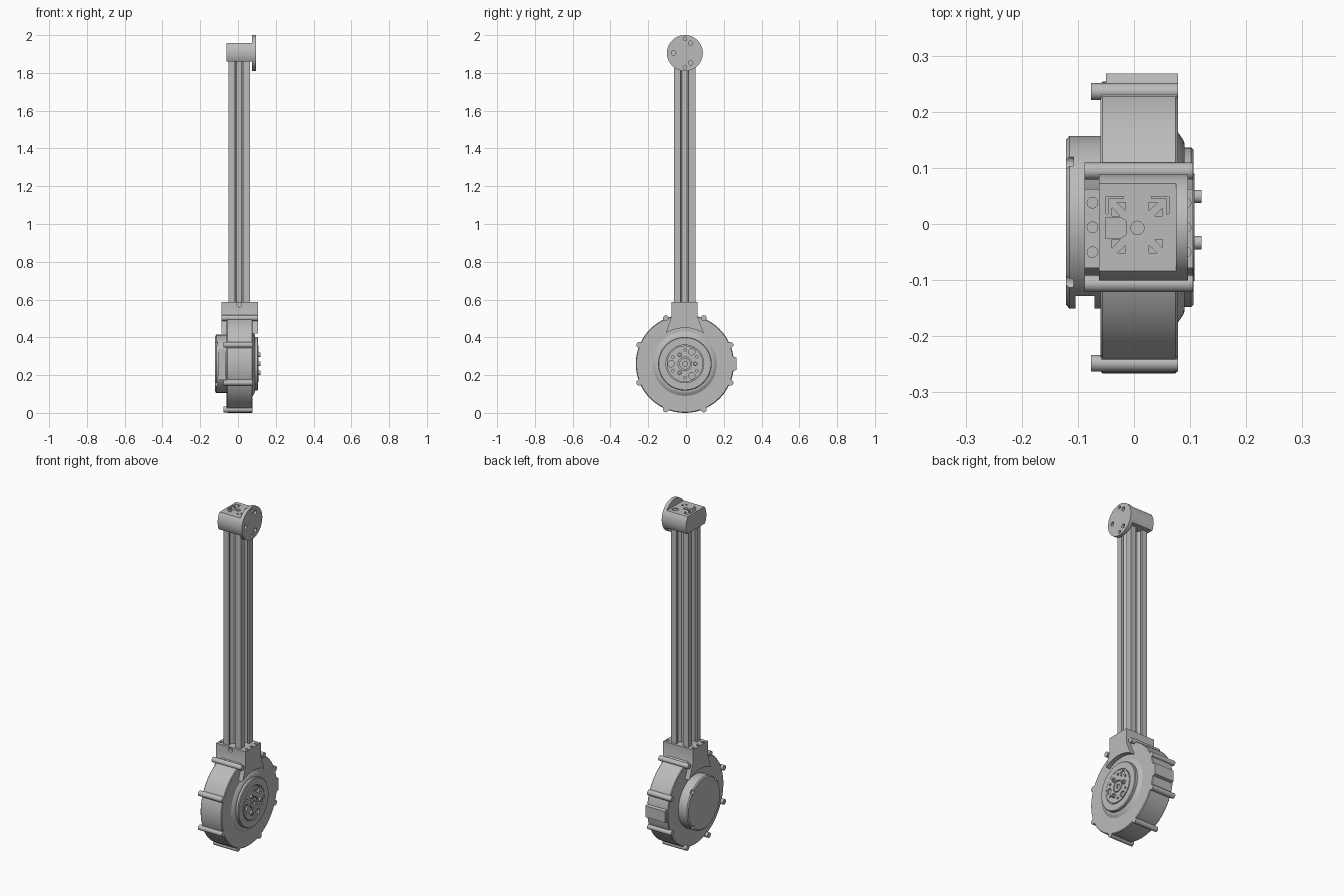
import bpy, bmesh
from math import sin, cos, pi, radians
from mathutils import Vector

if "Cube" in bpy.data.objects:
    bpy.data.objects.remove(bpy.data.objects["Cube"])

metal = bpy.data.materials.new("grey metal")
metal.use_nodes = True
GREY = (0.5, 0.5, 0.5, 1)
metal.diffuse_color = GREY
metal.node_tree.nodes["Principled BSDF"].inputs["Base Color"].default_value = GREY

CY, CZ = -0.006, 0.26      # gearbox axis
TOP_Z = 1.905              # upper pivot axis
COL = (0.006, -0.007)      # column axis


def circle(c, r, n=48):
    return [(c[0] + r * cos(2 * pi * i / n), c[1] + r * sin(2 * pi * i / n)) for i in range(n)]


def polar(c, r, deg):
    return (c[0] + r * cos(radians(deg)), c[1] + r * sin(radians(deg)))


def box(y0, y1, z0, z1):
    return [(y0, z0), (y1, z0), (y1, z1), (y0, z1)]


def loft(name, rings, axis="X"):
    """Skin a stack of (offset, outline) rings along an axis and cap it."""
    def place(o, p):
        return {"X": (o, p[0], p[1]), "Y": (p[0], o, p[1]), "Z": (p[0], p[1], o)}[axis]
    bm = bmesh.new()
    loops = [[bm.verts.new(place(o, p)) for p in pts] for o, pts in rings]
    n = len(loops[0])
    for a, b in zip(loops, loops[1:]):
        for i in range(n):
            j = (i + 1) % n
            bm.faces.new((a[i], a[j], b[j], b[i]))
    bm.faces.new(loops[0])
    bm.faces.new(loops[-1])
    bmesh.ops.recalc_face_normals(bm, faces=bm.faces)
    me = bpy.data.meshes.new(name)
    bm.to_mesh(me)
    bm.free()
    me.materials.append(metal)
    ob = bpy.data.objects.new(name, me)
    bpy.context.scene.collection.objects.link(ob)
    return ob


def prism(name, pts, lo, hi, axis="X"):
    return loft(name, [(lo, pts), (hi, pts)], axis)


def lathe(name, c, profile, n=64):
    return loft(name, [(x, circle(c, r, n)) for x, r in profile])


def cut(ob, cutters):
    """Subtract every cutter, bake the result and discard the cutters."""
    for c in cutters:
        m = ob.modifiers.new("cut", "BOOLEAN")
        m.operation, m.solver, m.object = "DIFFERENCE", "EXACT", c
    bpy.context.view_layer.update()
    dg = bpy.context.evaluated_depsgraph_get()
    me = bpy.data.meshes.new_from_object(ob.evaluated_get(dg))
    ob.modifiers.clear()
    ob.data = me
    for c in cutters:
        bpy.data.objects.remove(c)


axis_c = (CY, CZ)

# Gearbox drum with eight bolt bosses around the rim
lathe("gearbox_drum", axis_c, [(-0.06, 0.256), (-0.056, 0.26), (0.074, 0.26), (0.078, 0.256)], 96)
for k in range(8):
    deg = 22.5 + 45 * k
    c = polar(axis_c, 0.262, deg)
    upper = k in (1, 2)
    prism("rim_boss", circle(c, 0.015, 24), -0.088 if upper else -0.077, 0.105 if upper else 0.078)
    if not upper:
        flare = [polar(axis_c, 0.25, deg - 6), polar(axis_c, 0.268, deg - 2),
                 polar(axis_c, 0.268, deg + 2), polar(axis_c, 0.25, deg + 6)]
        prism("boss_web", flare, -0.058, 0.077)

# Connector block on the rear rim
prism("rear_connector", [(0.2, CZ - 0.05), (0.268, CZ - 0.033), (0.268, CZ + 0.033), (0.2, CZ + 0.05)],
      -0.05, 0.078)

# Motor can with rim notches and a flattened front side
motor_c = (0.003, CZ)
motor = lathe("motor_can", motor_c, [(-0.121, 0.147), (-0.115, 0.154), (-0.05, 0.154)])
notches = [prism("notch", circle(polar(motor_c, 0.15, 45 + 90 * k), 0.012, 16), -0.13, -0.108)
           for k in range(4)]
notches.append(prism("flat", box(-0.2, -0.128, CZ - 0.11, CZ + 0.11), -0.104, -0.07))
cut(motor, notches)

# Output shoulder and hub
lathe("output_shoulder", axis_c, [(0.07, 0.17), (0.078, 0.17), (0.088, 0.155), (0.09, 0.15)])
hub = lathe("output_hub", axis_c, [(0.08, 0.142), (0.102, 0.142), (0.106, 0.138)])
groove = prism("groove", circle(axis_c, 0.1), 0.098, 0.12)
cut(hub, [groove])
flange = prism("output_flange", circle(axis_c, 0.096), 0.09, 0.108)
holes = [prism("hole", circle(polar(axis_c, 0.073, a), 0.017, 24), 0.095, 0.12) for a in (60, 180, 300)]
holes += [prism("pin_hole", circle(polar(axis_c, 0.073, a), 0.007, 12), 0.1, 0.12)
          for a in (30, 90, 150, 210, 270, 330)]
holes.append(prism("bore", circle(axis_c, 0.036), 0.1, 0.12))
cut(flange, holes)
ring = prism("center_ring", circle(axis_c, 0.03, 32), 0.095, 0.108)
cut(ring, [prism("bore", circle(axis_c, 0.013, 24), 0.097, 0.12)])
for a in (0, 120, 240):
    bolt = prism("output_bolt", circle(polar(axis_c, 0.055, a), 0.012, 24), 0.1, 0.12)
    cut(bolt, [prism("socket", circle(polar(axis_c, 0.055, a), 0.006, 6), 0.112, 0.13)])

# Fan-shaped clamp bracket joining the drum to the column
fan = [(CY - 0.072, 0.588), (CY - 0.072, 0.507)]
fan += [polar(axis_c, 0.19, 90 + a) for a in range(32, -33, -4)]
fan += [(CY + 0.068, 0.507), (CY + 0.068, 0.588)]
bracket = prism("clamp_bracket", fan, -0.088, 0.105)
holes = [prism("hole", circle((x, CY + dy), 0.0095, 20), 0.555, 0.61, "Z")
         for x in (-0.074, 0.092) for dy in (-0.044, 0, 0.044)]
holes.append(prism("hole", circle((COL[0], 0.573), 0.013, 24), -0.1, -0.06, "Y"))
cut(bracket, holes)

# Slotted column extrusion: one side outline repeated four times
H, LIP, OPEN, WIDE, CORE, IN = 0.0565, 0.045, 0.021, 0.036, 0.022, 0.013
side = [(H, -H), (H, -OPEN), (LIP, -OPEN), (LIP, -WIDE), (CORE, -IN),
        (CORE, IN), (LIP, WIDE), (LIP, OPEN), (H, OPEN)]


def turn(pts, k):
    c, s = round(cos(k * pi / 2)), round(sin(k * pi / 2))
    return [(COL[0] + x * c - y * s, COL[1] + x * s + y * c) for x, y in pts]


prism("column", [p for k in range(4) for p in turn(side, k)], 0.57, 1.875, "Z")

# Upper pivot block: a barrel with flat top and bottom, pocketed on top
top_c = (CY, TOP_Z)
block = prism("pivot_block", circle(top_c, 0.095, 96), -0.062, 0.076)
cuts = [prism("trim", box(-0.2, 0.2, z, z + 0.1), -0.1, 0.1) for z in (1.959, 1.759)]
tri = [(0.031, OPEN), (LIP, OPEN), (LIP, WIDE)]
for k in range(4):
    for s in (1, -1):
        cuts.append(prism("pocket", turn([(x, y * s) for x, y in tri], k), 1.93, 2, "Z"))
cuts.append(prism("well", turn([(0.02, -0.012), (0.03, -0.019), (H, -0.019), (H, 0.019),
                                (0.03, 0.019), (0.02, 0.012)], 2), 1.935, 2, "Z"))
cuts.append(prism("bore", circle(COL, 0.012, 24), 1.91, 2, "Z"))
ell = [(0.052, 0.025), (0.056, 0.025), (0.056, 0.056), (0.025, 0.056), (0.025, 0.052), (0.052, 0.052)]
for k in (0, 1):
    cuts.append(prism("corner_slot", turn(ell, k), 1.95, 2, "Z"))
cut(block, cuts)

# Round end plate with mounting holes
plate = prism("pivot_plate", circle(top_c, 0.095, 96), 0.075, 0.096)
holes = [prism("hole", circle(polar(top_c, 0.06, a), 0.012, 24), 0.08, 0.12) for a in (60, 180, 300)]
holes += [prism("hole", circle(polar(top_c, 0.075, a), 0.009, 20), 0.08, 0.12) for a in (90, 270)]
cut(plate, holes)

# Smooth the round surfaces, keep edges sharp
bpy.ops.object.select_all(action="DESELECT")
for ob in bpy.context.scene.collection.objects:
    if ob.type == "MESH":
        ob.select_set(True)
        bpy.context.view_layer.objects.active = ob
bpy.ops.object.shade_smooth_by_angle(angle=radians(30))
